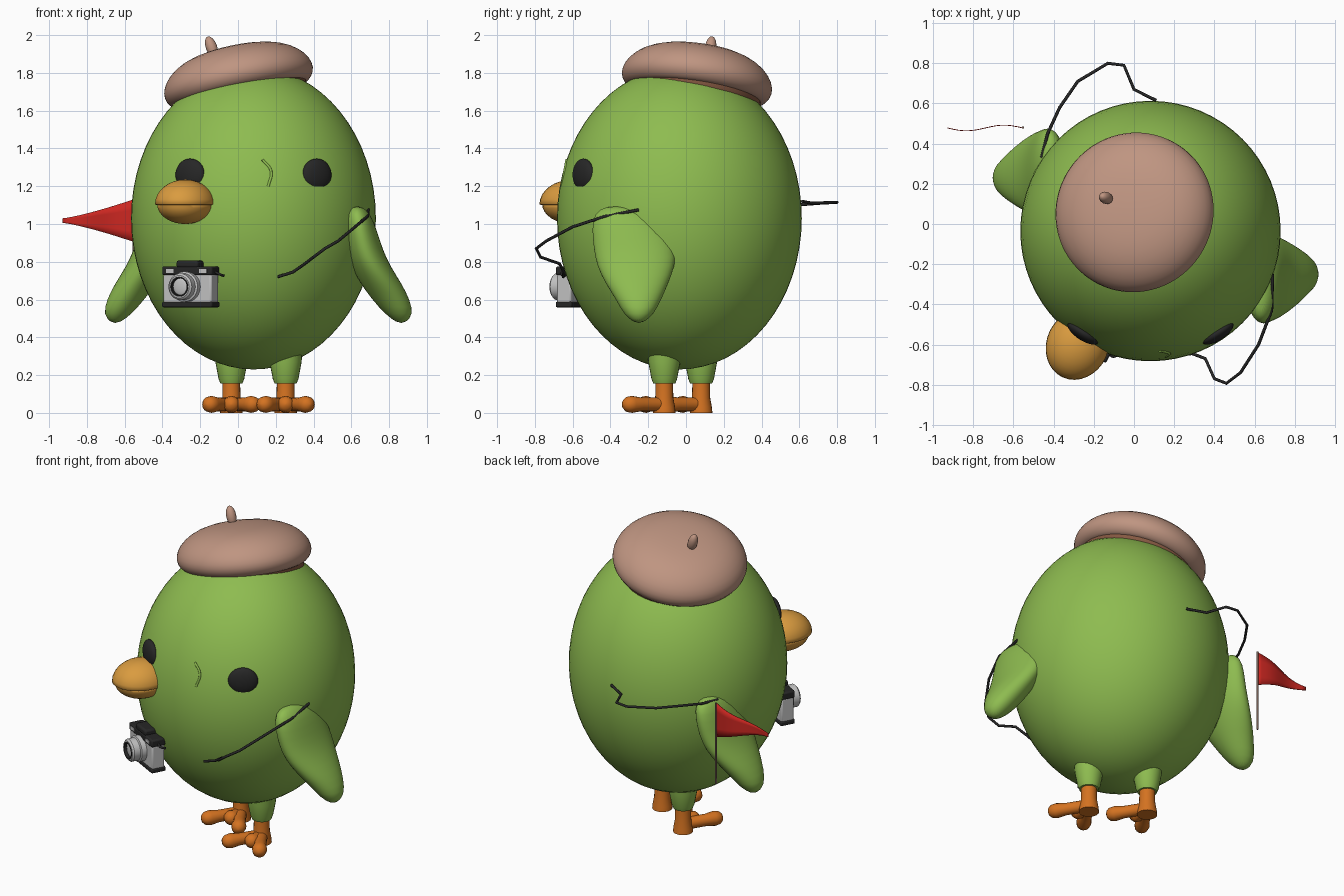
import bpy, bmesh
from math import radians, sin, cos, pi
from mathutils import Matrix, Vector

cube = bpy.data.objects.get("Cube")
if cube:
    bpy.data.objects.remove(cube, do_unlink=True)


def material(name, r, g, b):
    m = bpy.data.materials.new(name)
    m.use_nodes = True
    m.diffuse_color = (r, g, b, 1)
    m.node_tree.nodes["Principled BSDF"].inputs["Base Color"].default_value = (r, g, b, 1)
    return m


GREEN = material("leaf green", .27, .50, .08)
TAN = material("beret tan", .52, .30, .22)
BROWN = material("band brown", .24, .10, .055)
YELLOW = material("beak yellow", .70, .33, .05)
ORANGE = material("foot orange", .66, .17, .015)
BLACK = material("soft black", .02, .02, .02)
RED = material("flag red", .60, .02, .015)
SILVER = material("silver", .55, .55, .55)
POLE = material("pole brown", .28, .18, .14)


def finish(bm, name, mat, matrix=Matrix(), angle=50, bevel=0, subdiv=0):
    """Turn a bmesh into a shaded object."""
    bmesh.ops.recalc_face_normals(bm, faces=bm.faces)
    mesh = bpy.data.meshes.new(name)
    bm.to_mesh(mesh)
    bm.free()
    mesh.materials.append(mat)
    ob = bpy.data.objects.new(name, mesh)
    ob.matrix_world = matrix
    bpy.context.collection.objects.link(ob)
    if bevel:
        mod = ob.modifiers.new("bevel", 'BEVEL')
        mod.width, mod.segments = bevel, 2
    if subdiv:
        mod = ob.modifiers.new("smooth", 'SUBSURF')
        mod.levels = mod.render_levels = subdiv
    bpy.ops.object.select_all(action='DESELECT')
    ob.select_set(True)
    bpy.context.view_layer.objects.active = ob
    bpy.ops.object.shade_smooth_by_angle(angle=radians(angle))
    return ob


def place(loc, rx=0, ry=0, rz=0):
    turn = Matrix.Rotation(radians(rz), 4, 'Z')
    turn = turn @ Matrix.Rotation(radians(ry), 4, 'Y') @ Matrix.Rotation(radians(rx), 4, 'X')
    return Matrix.Translation(loc) @ turn


def ball(name, mat, matrix, rx, ry, up, down=None, n=32):
    """Ellipsoid whose upper and lower heights may differ."""
    bm = bmesh.new()
    bmesh.ops.create_uvsphere(bm, u_segments=n, v_segments=n // 2, radius=1)
    for v in bm.verts:
        high = up if v.co.z > 0 or down is None else down
        v.co = (v.co.x * rx, v.co.y * ry, v.co.z * high)
    return finish(bm, name, mat, matrix, angle=80)


def loft(name, mat, rings, matrix=Matrix(), n=24, **kw):
    """Skin through horizontal ellipses (x, y, z, rx, ry) with capped ends."""
    bm = bmesh.new()
    loops = []
    for x, y, z, rx, ry in rings:
        turns = [2 * pi * i / n for i in range(n)]
        loops.append([bm.verts.new((x + rx * cos(t), y + ry * sin(t), z)) for t in turns])
    for a, b in zip(loops, loops[1:]):
        for i in range(n):
            j = (i + 1) % n
            bm.faces.new((a[i], a[j], b[j], b[i]))
    bm.faces.new(loops[0])
    bm.faces.new(loops[-1])
    return finish(bm, name, mat, matrix, **kw)


def lathe(name, mat, profile, matrix, n=48, **kw):
    return loft(name, mat, [(0, 0, z, r, r) for r, z in profile], matrix, n, **kw)


def box(name, mat, matrix, size, bevel=0):
    bm = bmesh.new()
    bmesh.ops.create_cube(bm, size=1)
    bmesh.ops.scale(bm, vec=size, verts=bm.verts)
    return finish(bm, name, mat, matrix, angle=35, bevel=bevel)


def tube(name, mat, points, radius, smooth=True):
    """Round cord along a path."""
    data = bpy.data.curves.new(name, 'CURVE')
    data.dimensions = '3D'
    data.bevel_depth, data.bevel_resolution = radius, 2
    data.use_fill_caps = True
    sp = data.splines.new('BEZIER' if smooth else 'POLY')
    if smooth:
        sp.bezier_points.add(len(points) - 1)
        for p, co in zip(sp.bezier_points, points):
            p.co = co
            p.handle_left_type = p.handle_right_type = 'AUTO'
        sp.resolution_u = 5
    else:
        sp.points.add(len(points) - 1)
        for p, co in zip(sp.points, points):
            p.co = (*co, 1)
    data.materials.append(mat)
    ob = bpy.data.objects.new(name, data)
    bpy.context.collection.objects.link(ob)
    return ob


# Egg-shaped body with a small cheek crease
ball("body", GREEN, place((.082, -.035, 1.03)), .648, .648, .8, n=64)
tube("cheek_crease", GREEN, [(.13, -.632, 1.34), (.175, -.643, 1.28), (.16, -.66, 1.2)], .007)

# Eyes
for side, sign in (("left", 1), ("right", -1)):
    ball(side + "_eye", BLACK, place((.082 + sign * .335, -.543, 1.26), rz=33 * sign),
         .09, .036, .086)

# Beak in two halves
beak = (-.28, -.6, 1.105)
ball("upper_beak", YELLOW, place(beak, rz=-25), .155, .18, .13, .012)
ball("lower_beak", YELLOW, place(beak, rz=-25), .145, .165, .005, .105)

# Wings: the second is the first turned half way round
wing = [(.63, -.36, 1.095, .02, .06), (.63, -.34, 1.06, .07, .15), (.645, -.3, .97, .09, .2),
        (.665, -.27, .87, .1, .22), (.7, -.265, .78, .105, .21), (.76, -.26, .68, .11, .165),
        (.81, -.25, .6, .1, .12), (.855, -.25, .52, .075, .08), (.865, -.25, .475, .02, .02)]
loft("left_wing", GREEN, wing, angle=80, subdiv=1)
loft("right_wing", GREEN, wing, place((.215, -.02, 0), rz=180), angle=80, subdiv=1)

# Legs and feet
for side, x, y in (("left", .252, -.115), ("right", -.035, .08)):
    at = place((x, y, 0))
    lathe(side + "_leg", GREEN, [(.058, .155), (.068, .18), (.085, .27), (.09, .38)], at, n=24)
    lathe(side + "_ankle", ORANGE, [(.06, 0), (.057, .03), (.048, .08), (.046, .18)], at, n=20)
    for toe, dx, dy in (("outer", .11, -.18), ("inner", -.11, -.18), ("middle", 0, -.1)):
        path = Vector((dx, dy, 0))
        yaw = path.to_track_quat('Z', 'Y').to_matrix().to_4x4()
        shaft = Matrix.Translation((x, y, .045)) @ yaw
        end = path.length
        lathe(f"{side}_{toe}_toe", ORANGE,
              [(.036, 0), (.037, end * .7), (.045, end * .95), (.04, end + .02),
               (.025, end + .037), (.004, end + .044)], shaft, n=16, angle=80)

# Tilted beret, band and stem
tilt = place((0, .06, 1.77), rx=-8, ry=-12)
lathe("beret", TAN, [(.005, .168), (.12, .165), (.23, .148), (.32, .11), (.38, .055), (.405, 0),
                     (.4, -.045), (.37, -.08), (.34, -.088), (.3, -.08)],
      tilt, angle=80, subdiv=1)
lathe("beret_band", BROWN, [(.35, -.06), (.35, -.12), (.342, -.127), (.32, -.12)], tilt)
ball("beret_stem", TAN, place((-.14, .13, 1.935), rx=-8, ry=-20), .03, .03, .062, n=16)

# Camera resting on the chest
cam = place((-.25, -.58, 0), rz=-28)


def on_cam(x, y, z, rx=0):
    return cam @ place((x, y, z), rx=rx)


box("camera_body", SILVER, on_cam(0, 0, .655), (.29, .085, .16), .01)
box("camera_base", BLACK, on_cam(0, 0, .574), (.3, .095, .03), .008)
box("camera_top", BLACK, on_cam(0, 0, .752), (.3, .095, .048), .01)
box("camera_hump", BLACK, on_cam(0, -.005, .787), (.13, .085, .04), .012)
for sign in (-1, 1):
    box("camera_window", SILVER, on_cam(sign * .1, -.048, .752), (.045, .006, .022))
lathe("lens_barrel", SILVER, [(.08, 0), (.08, .035), (.07, .04), (.07, .08), (.06, .09),
                              (.052, .09), (.05, .07)], on_cam(0, -.04, .668, 90), n=32, angle=35)
lathe("lens_ring", BLACK, [(.053, .07), (.053, .093), (.046, .093), (.045, .07)],
      on_cam(0, -.04, .668, 90), n=32, angle=35)
ball("lens_glass", SILVER, on_cam(0, -.112, .668, 90), .046, .046, .01, n=24)

# Carrying strap in separate pieces
tube("camera_strap_lug", BLACK, [(-.13, -.64, .75), (-.1, -.66, .735), (-.075, -.64, .725)], .007)
tube("left_strap", BLACK, [(.69, -.25, 1.075), (.685, -.43, 1.04), (.62, -.6, .985),
                           (.53, -.74, .91), (.46, -.793, .87), (.4, -.77, .825),
                           (.355, -.67, .79), (.29, -.645, .745), (.21, -.65, .72)],
     .008, smooth=False)
tube("back_strap", BLACK, [(-.46, .33, 1.07), (-.43, .45, 1.08), (-.37, .58, 1.1),
                           (-.28, .71, 1.11), (-.13, .8, 1.115), (-.05, .79, 1.115),
                           (0, .67, 1.11), (.11, .615, 1.12)], .008, smooth=False)

# Pennant flag on a thin pole
tube("flag_pole", POLE, [(-.553, .48, .6), (-.553, .48, 1.13)], .006, smooth=False)
bm = bmesh.new()
cols, rows = 14, 4
bmesh.ops.create_grid(bm, x_segments=cols, y_segments=rows, size=.5)
for v in bm.verts:
    t, s = v.co.x + .5, v.co.y
    half = .012 + .1 * (1 - t) ** 1.25
    v.co = (-.553 - .375 * t, .48 + .014 * sin(2 * pi * t), 1.018 + 2 * half * s)
flag = finish(bm, "flag", RED, angle=80)
thick = flag.modifiers.new("thickness", 'SOLIDIFY')
thick.thickness = .004
